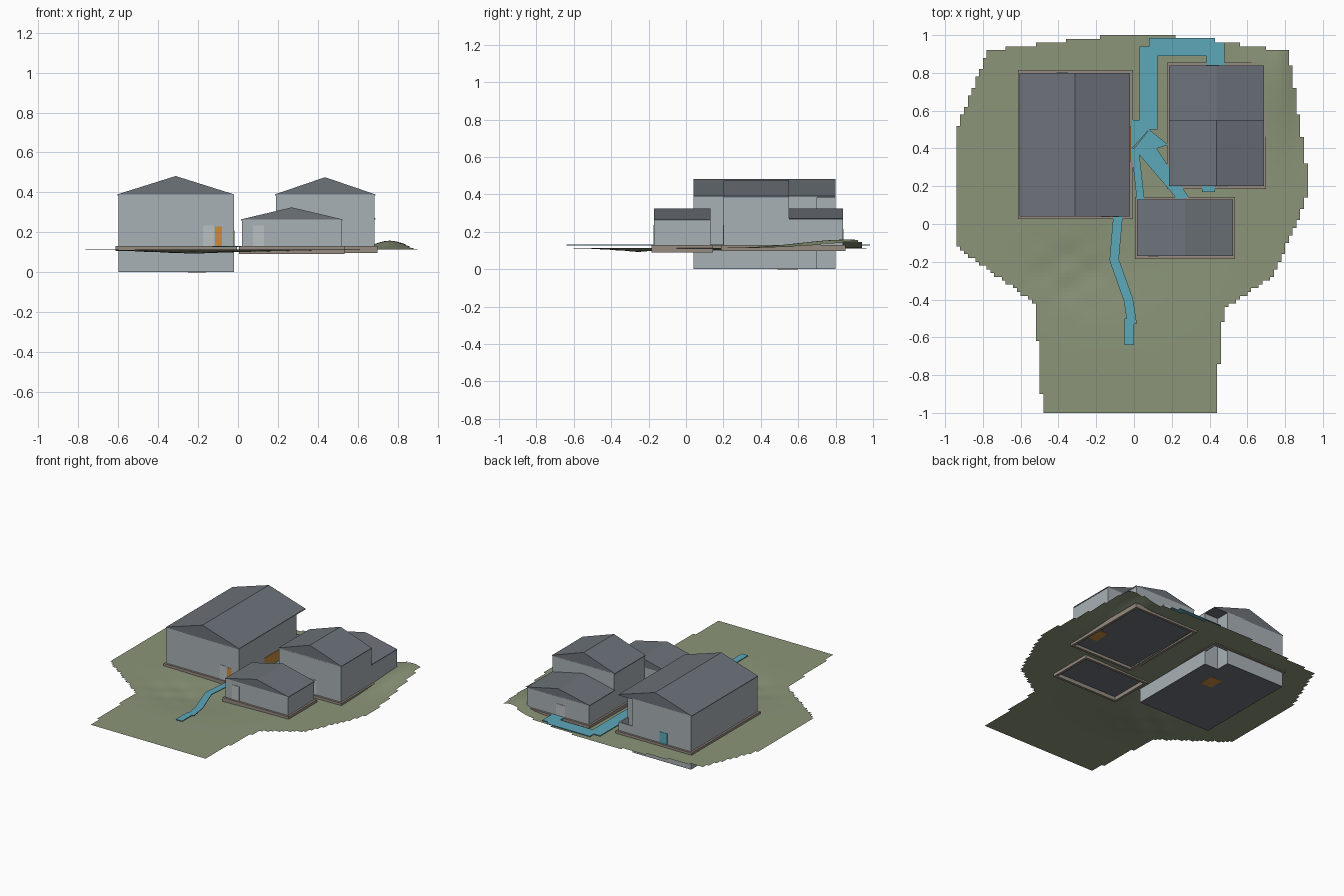
import bpy, bmesh, math
from mathutils import Vector

if "Cube" in bpy.data.objects:
    bpy.data.objects.remove(bpy.data.objects["Cube"])


def material(name, r, g, b):
    lin = lambda c: ((c / 255 + 0.055) / 1.055) ** 2.4
    m = bpy.data.materials.new(name)
    m.diffuse_color = (lin(r), lin(g), lin(b), 1)
    m.use_nodes = True
    m.node_tree.nodes["Principled BSDF"].inputs["Base Color"].default_value = m.diffuse_color
    return m


GRASS = material("grass", 139, 149, 121)
WATER = material("water", 92, 168, 186)
WALL = material("wall", 168, 177, 182)
ROOF = material("roof", 109, 115, 122)
STONE = material("stone", 150, 139, 129)
WOOD = material("wood", 200, 140, 62)
DOOR = material("door", 186, 192, 195)


def finish(bm, name, mat):
    me = bpy.data.meshes.new(name)
    bm.to_mesh(me)
    bm.free()
    ob = bpy.data.objects.new(name, me)
    me.materials.append(mat)
    bpy.context.collection.objects.link(ob)
    return ob


def prism(name, pts, z0, z1, mat):
    """Extrude a plan outline upwards."""
    bm = bmesh.new()
    f = bm.faces.new([bm.verts.new((x, y, z0)) for x, y in pts])
    r = bmesh.ops.extrude_face_region(bm, geom=[f])
    bmesh.ops.translate(bm, vec=(0, 0, z1 - z0),
                        verts=[v for v in r["geom"] if isinstance(v, bmesh.types.BMVert)])
    bmesh.ops.recalc_face_normals(bm, faces=bm.faces)
    return finish(bm, name, mat)


def rect(x0, x1, y0, y1):
    return [(x0, y0), (x1, y0), (x1, y1), (x0, y1)]


def box(name, x0, x1, y0, y1, z0, z1, mat):
    return prism(name, rect(x0, x1, y0, y1), z0, z1, mat)


def gable_roof(name, x0, x1, y0, y1, eave, ridge):
    """Solid gabled roof with the ridge along y and a small eave lip."""
    bm = bmesh.new()
    prof = [(x0, eave - 0.006), (x1, eave - 0.006), (x1, eave),
            ((x0 + x1) / 2, ridge), (x0, eave)]
    a = [bm.verts.new((x, y0, z)) for x, z in prof]
    b = [bm.verts.new((x, y1, z)) for x, z in prof]
    bm.faces.new(a)
    bm.faces.new(b[::-1])
    for i in range(5):
        j = (i + 1) % 5
        bm.faces.new((a[i], b[i], b[j], a[j]))
    bmesh.ops.recalc_face_normals(bm, faces=bm.faces)
    return finish(bm, name, ROOF)


def skirt(name, x0, x1, y0, y1, z0, z1):
    """Ring of stone around the foot of a house."""
    t, o = 0.018, 0.014
    box(name + "_left", x0 - o, x0 + t - o, y0 - o, y1 + o, z0, z1, STONE)
    box(name + "_right", x1 - t + o, x1 + o, y0 - o, y1 + o, z0, z1, STONE)
    box(name + "_front", x0 + t - o, x1 - t + o, y0 - o, y0 + t - o, z0, z1, STONE)
    box(name + "_back", x0 + t - o, x1 - t + o, y1 - t + o, y1 + o, z0, z1, STONE)


def ribbon(name, pts, w):
    """Thin strip of water following a path."""
    p = [Vector(q) for q in pts]
    left, right = [], []
    for i, q in enumerate(p):
        d = (p[min(i + 1, len(p) - 1)] - p[max(i - 1, 0)]).normalized()
        n = Vector((-d.y, d.x)) * w / 2
        left.append(tuple(q + n))
        right.append(tuple(q - n))
    prism(name, left + right[::-1], 0.126, 0.131, WATER)


# Terrain: fine grid clipped to an outline, with holes below the small houses
OUTLINE = [(-.48, -1), (.43, -1), (.46, -.6), (.48, -.45), (.73, -.28), (.87, .02),
           (.93, .2), (.82, .91), (.5, .96), (.13, 1), (-.1, 1), (-.77, .92),
           (-.94, .5), (-.94, -.12), (-.52, -.42), (-.5, -.8)]
HOLES = [(-.6, -.02, .04, .8), (.19, .69, .2, .84), (.02, .52, -.17, .13)]


def inside(x, y):
    c = False
    for (ax, ay), (bx, by) in zip(OUTLINE, OUTLINE[1:] + OUTLINE[:1]):
        if (ay > y) != (by > y) and x < (bx - ax) * (y - ay) / (by - ay) + ax:
            c = not c
    return c and not any(a < x < b and d < y < e for a, b, d, e in HOLES)


def height(x, y):
    bump = lambda cx, cy, rx, ry: math.exp(-((x - cx) / rx) ** 2 - ((y - cy) / ry) ** 2)
    z = 0.113 - 0.016 * bump(-.25, -.25, .28, .2) - 0.012 * bump(.1, .2, .3, .5)
    z += 0.045 * bump(.76, .86, .11, .35)
    z += 0.004 * math.sin(x * 22) * math.sin(y * 30) * bump(-.33, -.25, .2, .16)
    return z


bm = bmesh.new()
N, S = 100, 0.02
grid = {}


def gv(i, j):
    if (i, j) not in grid:
        x, y = -1 + i * S, -1 + j * S
        grid[i, j] = bm.verts.new((x, y, height(x, y)))
    return grid[i, j]


for i in range(N):
    for j in range(N):
        if inside(-1 + (i + .5) * S, -1 + (j + .5) * S):
            bm.faces.new((gv(i, j), gv(i + 1, j), gv(i + 1, j + 1), gv(i, j + 1)))
finish(bm, "terrain", GRASS)

# Large house with a cut rear corner and a deep cellar
prism("large_house_walls", [(-.6, .04), (-.02, .04), (-.02, .7), (-.13, .7),
                            (-.13, .8), (-.6, .8)], 0.004, 0.39, WALL)
prism("large_house_floor", [(-.6, .04), (-.02, .04), (-.02, .7), (-.13, .7),
                            (-.13, .8), (-.6, .8)], 0.0, 0.004, ROOF)
gable_roof("large_house_roof", -.605, -.02, .04, .8, .39, .482)
skirt("large_house_skirt", -.6, -.02, .04, .8, .105, .13)
box("corner_parapet_side", -.03, -.02, .7, .8, .1, .19, WALL)
box("corner_parapet_back", -.13, -.03, .79, .8, .1, .19, WALL)

# Middle house with a lower rear wing
box("middle_house_walls", .19, .685, .2, .55, .122, .39, WALL)
box("middle_wing_walls", .19, .685, .55, .84, .122, .27, WALL)
box("middle_house_floor", .19, .685, .2, .84, .117, .122, ROOF)
gable_roof("middle_house_roof", .185, .688, .2, .55, .39, .476)
gable_roof("middle_wing_roof", .185, .688, .55, .84, .27, .325)
skirt("middle_house_skirt", .19, .685, .2, .84, .097, .13)

# Small front house
box("small_house_walls", .02, .52, -.17, .13, .122, .265, WALL)
box("small_house_floor", .02, .52, -.17, .13, .117, .122, ROOF)
gable_roof("small_house_roof", .016, .523, -.17, .13, .265, .325)
skirt("small_house_skirt", .02, .52, -.17, .13, .09, .13)

# Doors as thin plates on the walls
for name, x0, x1, y, z1, mat in [
        ("large_front_door", -.175, -.12, .04, .235, DOOR),
        ("large_front_panel", -.115, -.08, .04, .23, WOOD),
        ("large_back_door", -.41, -.35, .8, .21, WATER),
        ("small_front_door", .075, .13, -.17, .235, DOOR),
        ("middle_front_door", .43, .49, .2, .235, DOOR),
        ("middle_back_door", .38, .45, .84, .215, DOOR)]:
    box(name, x0, x1, y - .003, y + .003, .13, z1, mat)
box("large_side_door", -.023, -.017, .33, .52, .13, .21, WOOD)

# Stair hatches showing on the undersides
box("large_floor_hatch", -.25, -.16, .49, .6, -.0005 + .0005, .003, WOOD).location.z = -.001
box("middle_floor_hatch", .59, .67, .32, .44, .115, .118, WOOD)

# Stream: lower run, loop behind the houses, and side branches
ribbon("stream_front", [(-.085, .04), (-.105, -.19), (-.03, -.4), (-.01, -.53)], .05)
box("stream_front_end", -.05, .0, -.64, -.5, .126, .131, WATER)
prism("stream_loop", [(-.01, .4), (.08, .5), (.125, .5), (.125, .89), (.385, .89),
                      (.385, .84), (.48, .84), (.48, .96), (.43, .96), (.43, .985),
                      (.08, .985), (.08, .94), (.03, .94), (.03, .55), (-.01, .55)],
      .126, .131, WATER)
prism("stream_branch", [(0, .4), (.08, .5), (.18, .42), (.12, .4), (.29, .14),
                        (.23, .13)], .1255, .1305, WATER)
ribbon("stream_gap", [(.005, .4), (.035, .13)], .04)
box("stream_pool", .36, .43, .17, .2, .126, .131, WATER)
